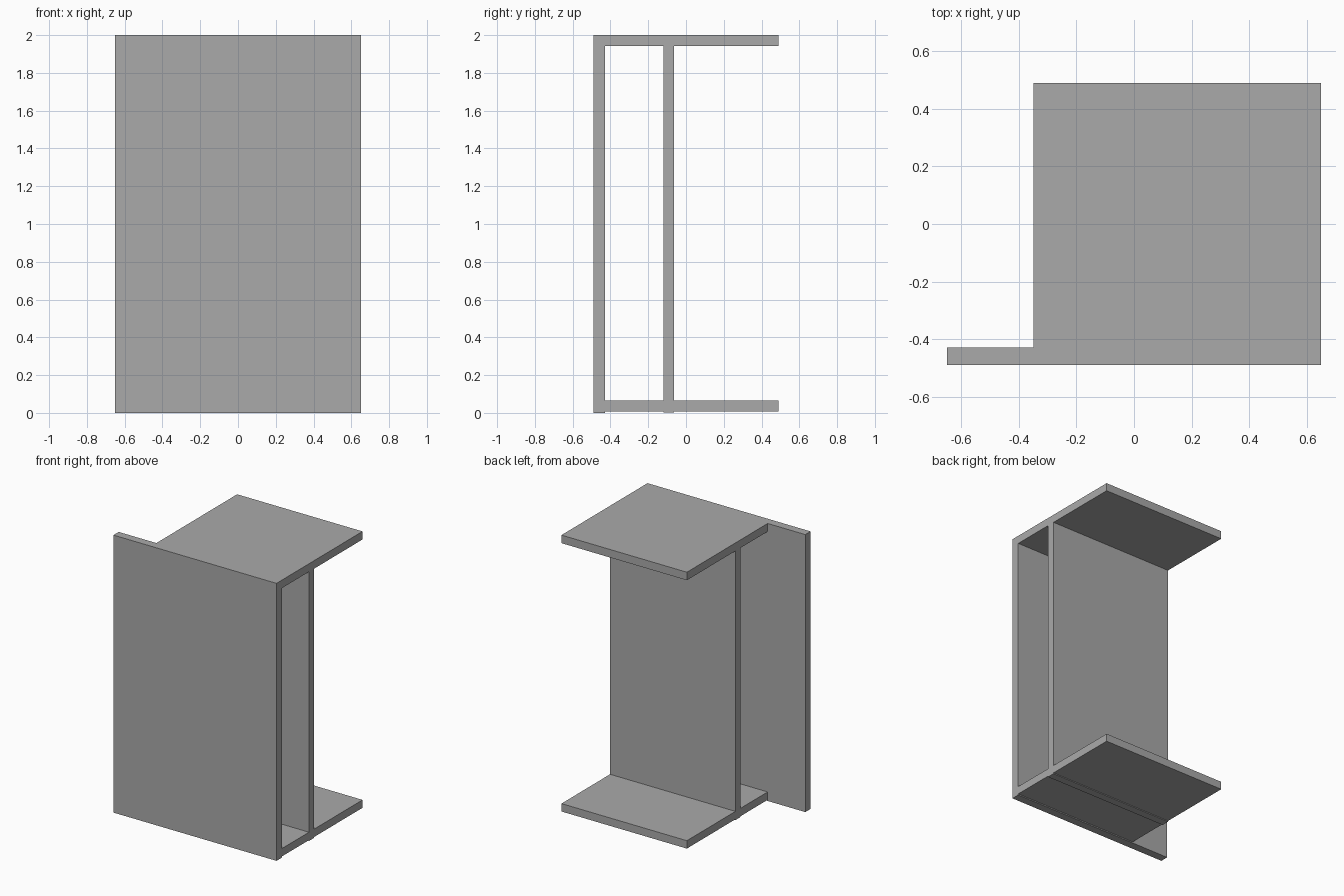
import bpy

default = bpy.data.objects.get("Cube")
if default:
    bpy.data.objects.remove(default, do_unlink=True)

# Plain grey used on every part
grey = bpy.data.materials.new("plain_grey")
grey.use_nodes = True
colour = (0.4, 0.4, 0.4, 1)
grey.diffuse_color = colour
grey.node_tree.nodes["Principled BSDF"].inputs["Base Color"].default_value = colour


def plate(name, x, y, z):
    """Flat-sided plate given its (min, max) range along each axis."""
    spans = (x, y, z)
    bpy.ops.mesh.primitive_cube_add(size=1, location=[(a + b) / 2 for a, b in spans])
    obj = bpy.context.object
    obj.name = name
    obj.scale = [b - a for a, b in spans]
    bpy.ops.object.transform_apply(location=False, rotation=False, scale=True)
    obj.data.materials.append(grey)
    return obj


beam_x = (-0.35, 0.65)
flange_y = (-0.43, 0.49)

# Wide front panel
plate("front_panel", (-0.65, 0.65), (-0.49, -0.43), (0, 2))

# Beam behind it: two flanges joined by an upright web
plate("top_flange", beam_x, flange_y, (1.942, 2))
plate("bottom_flange", beam_x, flange_y, (0.008, 0.065))
plate("web", beam_x, (-0.12, -0.063), (0.002, 1.95))
